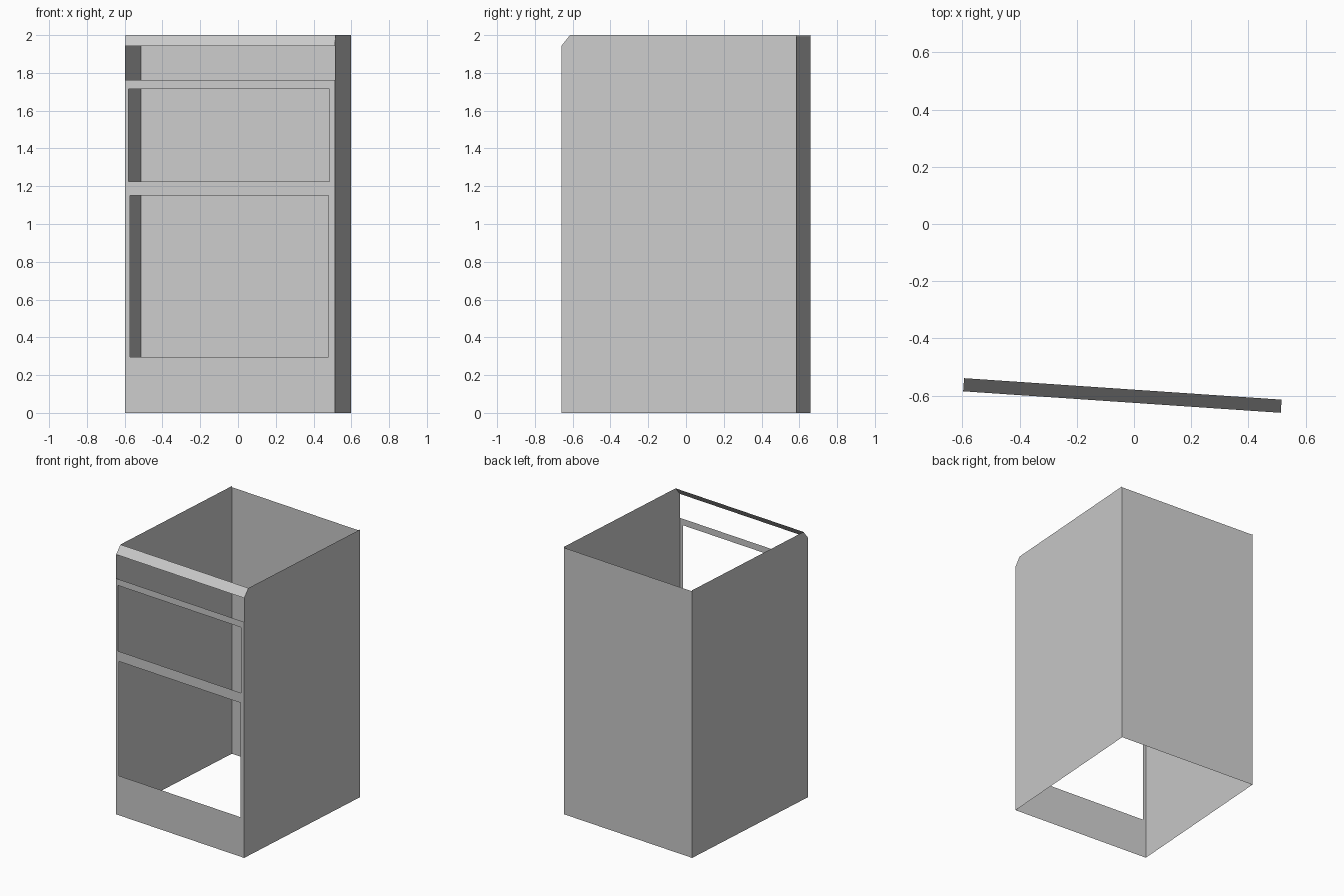
import bpy, math

if "Cube" in bpy.data.objects:
    bpy.data.objects.remove(bpy.data.objects["Cube"])

HW, HD, H = 0.5565, 0.624, 2.0      # half width, half depth, height
CUT_Y, CUT_Z = 0.046, 0.058         # chamfer at the top front edge
YAW = math.radians(-3.87)           # the cabinet stands slightly turned


def sheet(name, polys):
    """Thin sheet part made of a few flat polygons."""
    verts, faces = [], []
    for p in polys:
        faces.append(range(len(verts), len(verts) + len(p)))
        verts += p
    me = bpy.data.meshes.new(name)
    me.from_pydata(verts, [], [list(f) for f in faces])
    ob = bpy.data.objects.new(name, me)
    bpy.context.collection.objects.link(ob)
    ob.rotation_euler.z = YAW
    return ob


def front_rect(x0, x1, z0, z1):
    return [(x0, -HD, z0), (x1, -HD, z0), (x1, -HD, z1), (x0, -HD, z1)]


# side walls with the clipped top front corner
profile = [(-HD, 0), (HD, 0), (HD, H), (-HD + CUT_Y, H), (-HD, H - CUT_Z)]
sheet("right_side", [[(HW, y, z) for y, z in profile]])
sheet("left_side", [[(-HW, y, z) for y, z in reversed(profile)]])

# back wall, a touch lower than the sides
zb = H - 0.008
sheet("back", [[(HW, HD, 0), (-HW, HD, 0), (-HW, HD, zb), (HW, HD, zb)]])

# front frame: full-width rails, and stiles beside the two openings
rails = [(0, 0.295), (1.15, 1.225), (1.715, 1.763)]
openings = [(-0.531, 0.523, 0.295, 1.15), (-0.539, 0.528, 1.225, 1.715)]
polys = [front_rect(-HW, HW, a, b) for a, b in rails]
for x0, x1, z0, z1 in openings:
    polys += [front_rect(-HW, x0, z0, z1), front_rect(x1, HW, z0, z1)]
sheet("front_frame", polys)

# sloping strip above the open drawer gap
zc, yc = H - CUT_Z, -HD + CUT_Y
sheet("top_front_strip", [[(-HW, -HD, zc), (HW, -HD, zc), (HW, yc, H), (-HW, yc, H)]])
